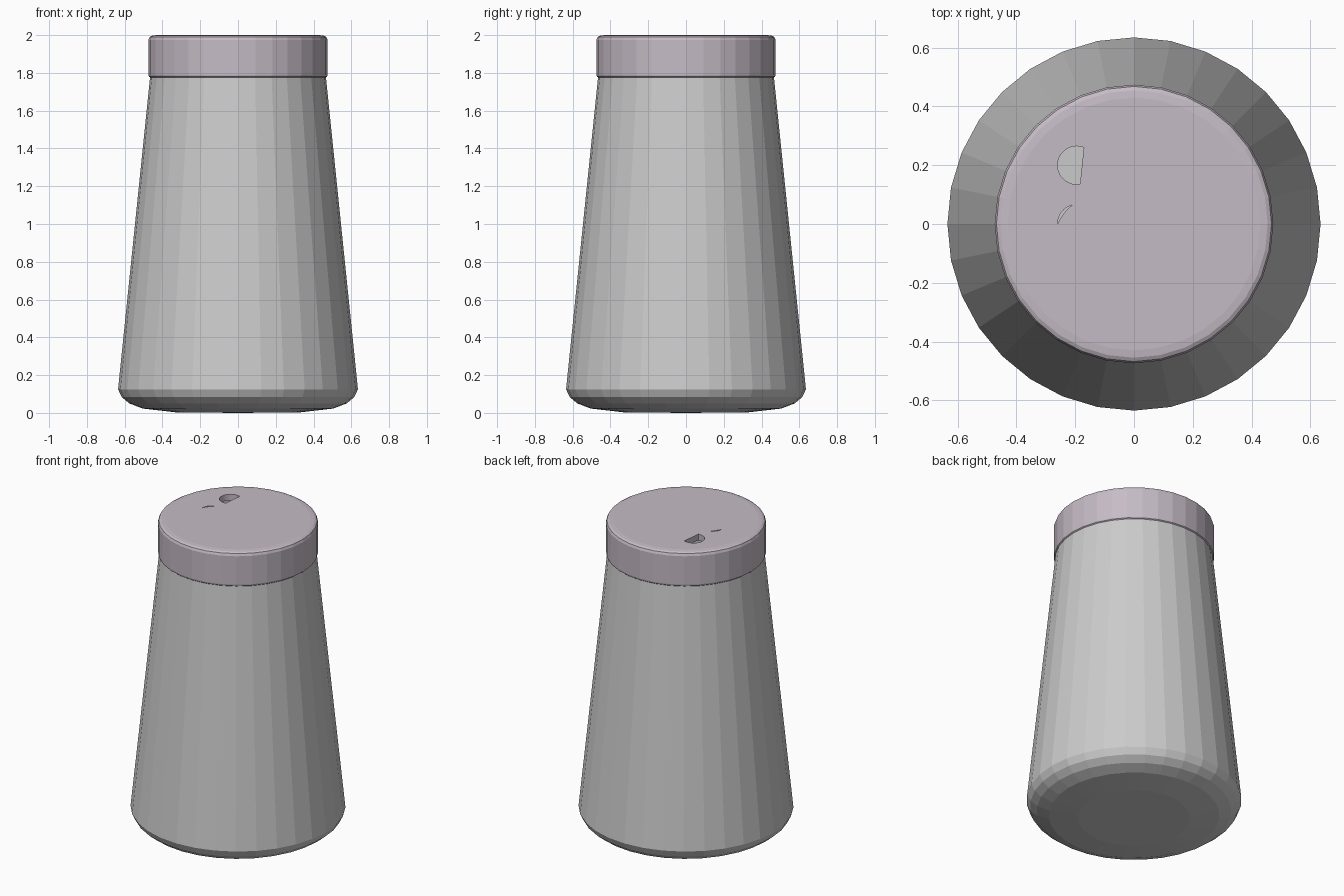
import bpy, bmesh, math

if "Cube" in bpy.data.objects:
    bpy.data.objects.remove(bpy.data.objects["Cube"])

SIDES = 32


def finish(bm, name):
    bmesh.ops.recalc_face_normals(bm, faces=bm.faces)
    me = bpy.data.meshes.new(name)
    bm.to_mesh(me)
    bm.free()
    ob = bpy.data.objects.new(name, me)
    bpy.context.collection.objects.link(ob)
    return ob


def lathe(name, profile):
    """Spin an (r, z) profile that starts and ends on the axis."""
    bm = bmesh.new()
    rings = []
    for r, z in profile:
        if r == 0:
            rings.append([bm.verts.new((0, 0, z))] * SIDES)
        else:
            rings.append([bm.verts.new((r * math.cos(2 * math.pi * i / SIDES),
                                        r * math.sin(2 * math.pi * i / SIDES), z))
                          for i in range(SIDES)])
    for a, b in zip(rings, rings[1:]):
        for i in range(SIDES):
            j = (i + 1) % SIDES
            bm.faces.new(list(dict.fromkeys((a[i], a[j], b[j], b[i]))))
    return finish(bm, name)


def prism(name, outline, z0, z1):
    bm = bmesh.new()
    face = bm.faces.new([bm.verts.new((x, y, z0)) for x, y in outline])
    top = bmesh.ops.extrude_face_region(bm, geom=[face])["geom"]
    bmesh.ops.translate(bm, vec=(0, 0, z1 - z0),
                        verts=[v for v in top if isinstance(v, bmesh.types.BMVert)])
    ob = finish(bm, name)
    ob.hide_render = True
    ob.hide_set(True)
    return ob


def arc(cx, cy, r, a0, a1, n):
    return [(cx + r * math.cos(math.radians(a0 + (a1 - a0) * i / n)),
             cy + r * math.sin(math.radians(a0 + (a1 - a0) * i / n)))
            for i in range(n + 1)]


# Tapered hollow cup body
lathe("cup_body", [
    (0, 0), (0.33, 0.003), (0.505, 0.023), (0.575, 0.05), (0.615, 0.083), (0.635, 0.125),
    (0.449, 1.94), (0.43, 1.94), (0.605, 0.14), (0.56, 0.08), (0.49, 0.05), (0, 0.04)])

# Lid cap with rounded rims
lid = lathe("lid", [
    (0, 2.0), (0.43, 2.0), (0.455, 1.997), (0.468, 1.99), (0.474, 1.975),
    (0.474, 1.79), (0.472, 1.781), (0.466, 1.776), (0.462, 1.78),
    (0.452, 1.96), (0, 1.96)])
mat = bpy.data.materials.new("lid_plastic")
mat.diffuse_color = (0.56, 0.50, 0.56, 1)
mat.use_nodes = True
mat.node_tree.nodes["Principled BSDF"].inputs["Base Color"].default_value = mat.diffuse_color
lid.data.materials.append(mat)

# Drinking hole and small vent cut through the lid
sip = arc(-0.195, 0.2, 0.065, 68, 280, 18)
vent = arc(-0.193, 0.0, 0.067, 180, 105, 8) + [(-0.232, 0.045), (-0.25, 0.02)]
for name, outline in (("sip_cutter", sip), ("vent_cutter", vent)):
    cutter = prism(name, outline, 1.9, 2.1)
    mod = lid.modifiers.new(name, "BOOLEAN")
    mod.operation = "DIFFERENCE"
    mod.solver = "EXACT"
    mod.object = cutter
